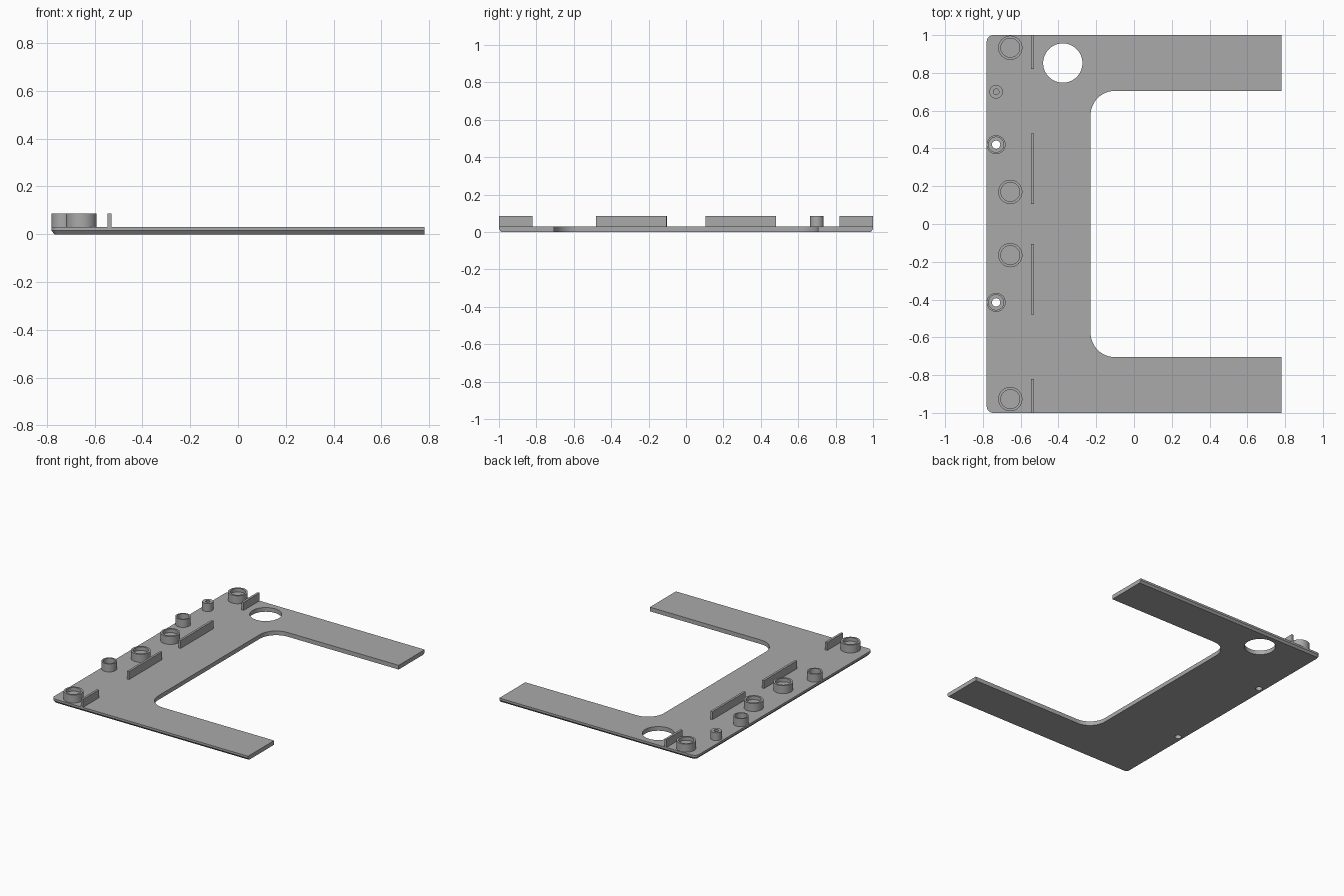
import bpy, bmesh
from math import radians, sin, cos, pi

cube = bpy.data.objects.get("Cube")
if cube:
    bpy.data.objects.remove(cube, do_unlink=True)

grey = bpy.data.materials.new("plain grey")
grey.use_nodes = True
grey.diffuse_color = (0.4, 0.4, 0.4, 1)
grey.node_tree.nodes["Principled BSDF"].inputs["Base Color"].default_value = (0.4, 0.4, 0.4, 1)

HALF_X, HALF_Y = 0.78, 1.0
PLATE_TOP, CHAMFER_TOP, CHAMFER = 0.03, 0.015, 0.012
TOP = 0.087
MID = 0.01   # overlap into the plate


def finish(name, bm):
    bmesh.ops.recalc_face_normals(bm, faces=bm.faces)
    mesh = bpy.data.meshes.new(name)
    bm.to_mesh(mesh)
    bm.free()
    mesh.materials.append(grey)
    obj = bpy.data.objects.new(name, mesh)
    bpy.context.collection.objects.link(obj)
    bpy.ops.object.select_all(action="DESELECT")
    obj.select_set(True)
    bpy.context.view_layer.objects.active = obj
    bpy.ops.object.shade_smooth_by_angle(angle=radians(30))
    return obj


def arc(cx, cy, r, start, end, steps):
    angles = [radians(start + (end - start) * i / steps) for i in range(steps + 1)]
    return [(cx + r * cos(a), cy + r * sin(a)) for a in angles]


def circle(cx, cy, r, steps=48):
    return arc(cx, cy, r, 0, 360, steps)[:-1]


def outline(inset):
    """C-shaped plate outline; only the three outer sides are inset."""
    y, arm, r = HALF_Y - inset, 0.705, 0.13
    corner = 0.035
    cx, cy = corner - HALF_X, HALF_Y - corner
    fx, fy = -0.23 + r, arm - r
    return ([(HALF_X, -y), (HALF_X, -arm)]
            + arc(fx, -fy, r, 270, 180, 14) + arc(fx, fy, r, 180, 90, 14)
            + [(HALF_X, arm), (HALF_X, y)]
            + arc(cx, cy, corner - inset, 90, 180, 8)
            + arc(cx, -cy, corner - inset, 180, 270, 8))


def add_loop(bm, points, z):
    return [bm.verts.new((x, y, z)) for x, y in points]


def bridge(bm, a, b):
    for i in range(len(a)):
        j = (i + 1) % len(a)
        bm.faces.new((a[i], a[j], b[j], b[i]))


def cap(bm, loops):
    edges = []
    for loop in loops:
        for a, b in zip(loop, loop[1:] + loop[:1]):
            edges.append(bm.edges.get((a, b)))
    bmesh.ops.triangle_fill(bm, edges=edges, use_beauty=True, use_dissolve=False)


# Base plate with chamfered underside, one large hole and two screw holes
screw_spots = [(-0.73, 0.42), (-0.73, -0.415)]
holes = [circle(-0.377, 0.852, 0.104, 64)] + [circle(x, y, 0.022, 32) for x, y in screw_spots]
bm = bmesh.new()
bottom = add_loop(bm, outline(CHAMFER), 0)
middle = add_loop(bm, outline(0), CHAMFER_TOP)
top = add_loop(bm, outline(0), PLATE_TOP)
bridge(bm, bottom, middle)
bridge(bm, middle, top)
low, high = [bottom], [top]
for points in holes:
    low.append(add_loop(bm, points, 0))
    high.append(add_loop(bm, points, PLATE_TOP))
    bridge(bm, low[-1], high[-1])
cap(bm, low)
cap(bm, high)
finish("base_plate", bm)


def boss(name, x, y, outer, inner, floor, closed=True):
    """Hollow round boss, with or without a floor in its bore."""
    bm = bmesh.new()
    rings = [add_loop(bm, circle(x, y, r), z) for r, z in
             ((outer, PLATE_TOP), (outer, TOP), (inner, TOP), (inner, floor))]
    for a, b in zip(rings, rings[1:]):
        bridge(bm, a, b)
    if closed:
        bm.faces.new(rings[-1])
    finish(name, bm)


# Magnet cups, screw bosses and the small locating post
for i, y in enumerate((0.933, 0.17, -0.165, -0.927)):
    boss(f"round_cup_{i + 1}", -0.655, y, 0.064, 0.05, 0.062)
for i, (x, y) in enumerate(screw_spots):
    boss(f"screw_boss_{i + 1}", x, y, 0.05, 0.04, PLATE_TOP, closed=False)
boss("locating_post", -0.73, 0.70, 0.036, 0.015, PLATE_TOP + MID)

# Thin upright ribs
for i, (y0, y1) in enumerate(((0.82, 1.0), (0.105, 0.48), (-0.48, -0.105), (-1.0, -0.82))):
    bm = bmesh.new()
    bmesh.ops.create_cube(bm, size=1)
    for v in bm.verts:
        v.co = (-0.537 + v.co.x * 0.016,
                y1 if v.co.y > 0 else y0,
                TOP if v.co.z > 0 else PLATE_TOP)
    finish(f"rib_{i + 1}", bm)
